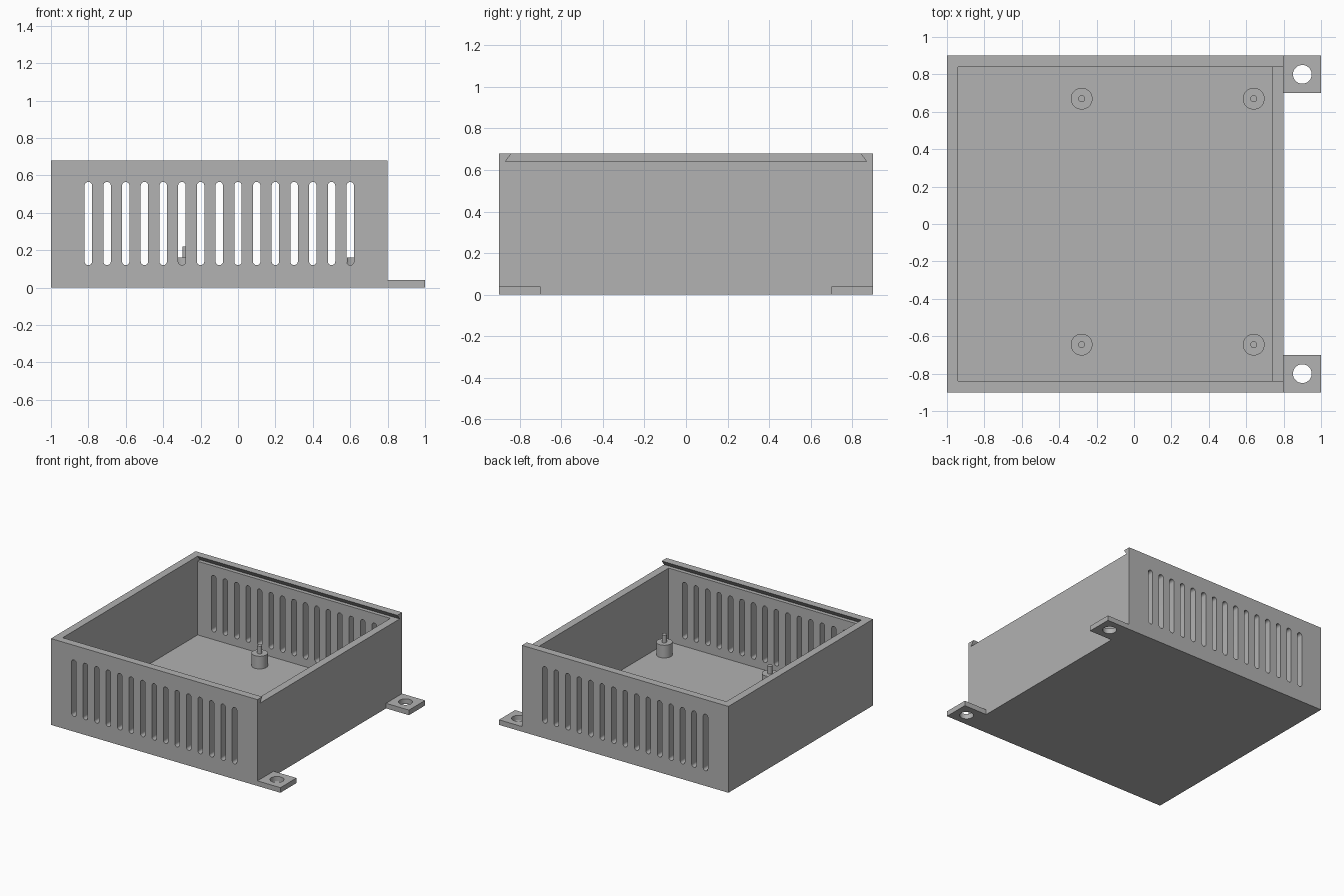
import bpy, bmesh, math
from mathutils import Matrix, Vector

cube = bpy.data.objects.get("Cube")
if cube:
    bpy.data.objects.remove(cube)

# Single plain grey
grey = bpy.data.materials.new("plain_grey")
grey.use_nodes = True
colour = (0.445, 0.445, 0.445, 1)
grey.diffuse_color = colour
grey.node_tree.nodes["Principled BSDF"].inputs["Base Color"].default_value = colour


def finish(name, bm):
    bmesh.ops.recalc_face_normals(bm, faces=bm.faces)
    mesh = bpy.data.meshes.new(name)
    bm.to_mesh(mesh)
    bm.free()
    mesh.materials.append(grey)
    obj = bpy.data.objects.new(name, mesh)
    bpy.context.collection.objects.link(obj)
    return obj


def prism(bm, points, offset):
    """Extrude a closed outline along an offset vector."""
    face = bm.faces.new([bm.verts.new(p) for p in points])
    moved = bmesh.ops.extrude_face_region(bm, geom=[face])["geom"]
    verts = [g for g in moved if isinstance(g, bmesh.types.BMVert)]
    bmesh.ops.translate(bm, verts=verts, vec=Vector(offset))


def box(bm, x0, x1, y0, y1, z0, z1):
    prism(bm, [(x0, y0, z0), (x1, y0, z0), (x1, y1, z0), (x0, y1, z0)], (0, 0, z1 - z0))


def cylinder(bm, x, y, z0, z1, radius, sides=48):
    bmesh.ops.create_cone(bm, cap_ends=True, segments=sides, radius1=radius,
                          radius2=radius, depth=z1 - z0,
                          matrix=Matrix.Translation((x, y, (z0 + z1) / 2)))


def cut(target, bm):
    """Subtract the shape and discard the cutter."""
    cutter = finish("cutter", bm)
    cutter.hide_render = True
    mod = target.modifiers.new("cut", 'BOOLEAN')
    mod.operation, mod.solver, mod.object = 'DIFFERENCE', 'EXACT', cutter
    bpy.context.view_layer.update()
    graph = bpy.context.evaluated_depsgraph_get()
    result = bpy.data.meshes.new_from_object(target.evaluated_get(graph))
    target.modifiers.clear()
    target.data = result
    bpy.data.objects.remove(cutter)


# Tray with walls and floor
bm = bmesh.new()
box(bm, -1, 0.8, -0.9, 0.9, 0, 0.68)
tray = finish("enclosure_tray", bm)

# Dovetail lid groove, open at the right end
bm = bmesh.new()
prism(bm, [(-0.94, -0.87, 0.64), (-0.94, 0.87, 0.64),
           (-0.94, 0.825, 0.70), (-0.94, -0.825, 0.70)], (1.8, 0, 0))
cut(tray, bm)

# Inner cavity
bm = bmesh.new()
box(bm, -0.94, 0.74, -0.84, 0.84, 0.06, 0.66)
cut(tray, bm)

# Round-ended vent slots through the front and back walls
bm = bmesh.new()
for i in range(15):
    x = -0.8 + 0.1 * i
    outline = []
    for z, start in ((0.545, 0), (0.14, math.pi)):
        for k in range(13):
            a = start + math.pi * k / 12
            outline.append((x + 0.02 * math.cos(a), -1, z + 0.02 * math.sin(a)))
    prism(bm, outline, (0, 2, 0))
cut(tray, bm)
parts = [tray]

# Mounting tabs with screw holes
for side, y in (("front", -0.8), ("back", 0.8)):
    bm = bmesh.new()
    box(bm, 0.8, 1, y - 0.1, y + 0.1, 0, 0.04)
    tab = finish(side + "_mounting_tab", bm)
    bm = bmesh.new()
    cylinder(bm, 0.9, y, -0.1, 0.1, 0.05)
    cut(tab, bm)
    parts.append(tab)

# Standoffs with locating pins
for side, y in (("front", -0.645), ("back", 0.67)):
    for end, x in (("left", 0.64), ("right", -0.28)):
        bm = bmesh.new()
        cylinder(bm, x, y, 0.06, 0.16, 0.058)
        cylinder(bm, x, y, 0.16, 0.22, 0.018, 24)
        parts.append(finish(f"{side}_{end}_standoff", bm))

# Smooth round surfaces, keep edges sharp
bpy.ops.object.select_all(action='DESELECT')
for part in parts:
    part.select_set(True)
bpy.context.view_layer.objects.active = tray
bpy.ops.object.shade_smooth_by_angle(angle=math.radians(30))
